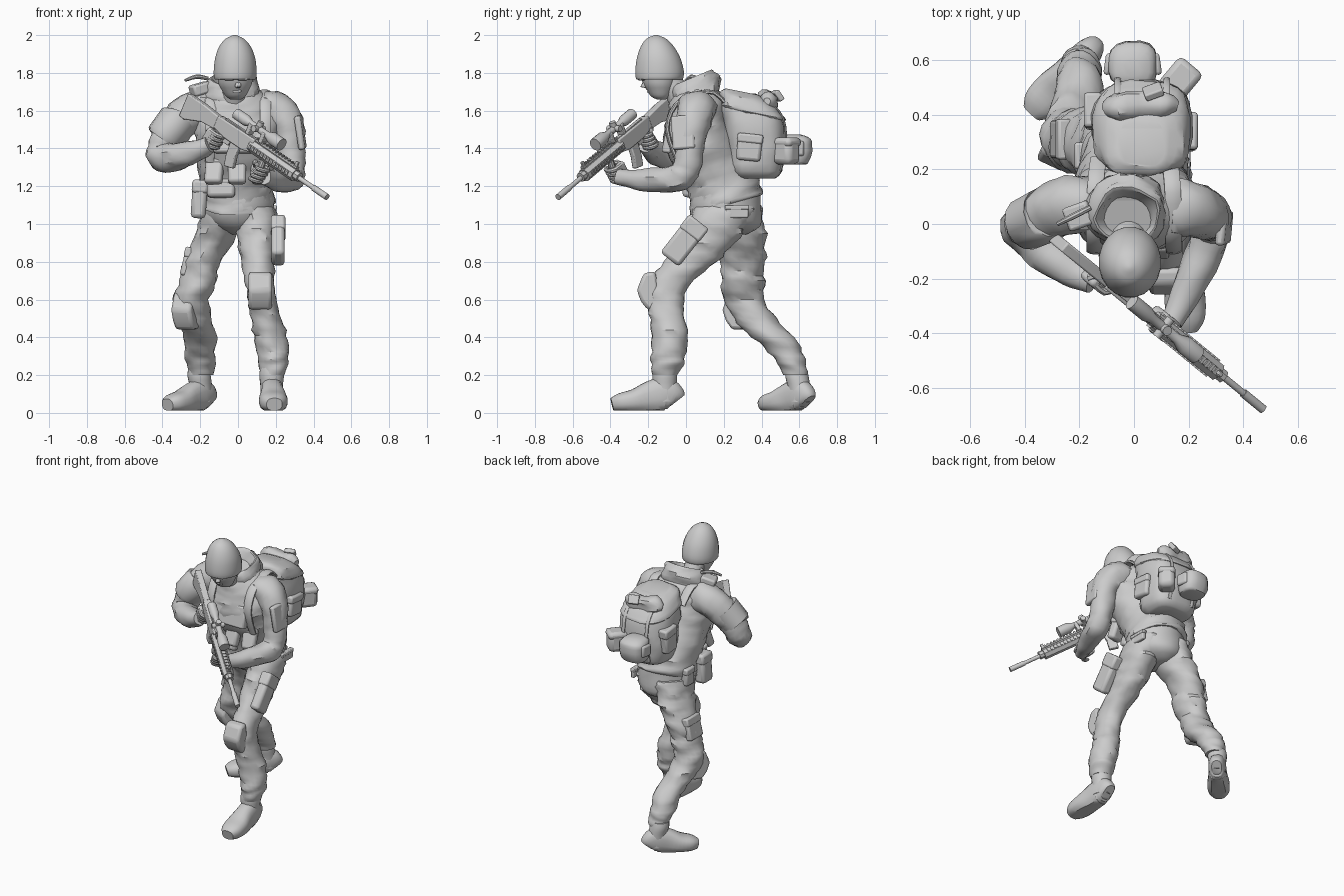
import bpy, bmesh, math
from mathutils import Vector, Matrix, Euler, noise

I = Matrix.Identity(4)


def finish(name, bm, M=I, bevel=0.0):
    bmesh.ops.recalc_face_normals(bm, faces=bm.faces)
    me = bpy.data.meshes.new(name)
    bm.to_mesh(me)
    bm.free()
    ob = bpy.data.objects.new(name, me)
    bpy.context.collection.objects.link(ob)
    ob.matrix_world = M
    if bevel:
        m = ob.modifiers.new("bevel", 'BEVEL')
        m.width, m.segments = bevel, 2
    return ob


def spline(P, k):
    P = [Vector(p if len(p) == 5 else (*p, p[3])) for p in P]
    if k == 1:
        return P
    out = []
    for i in range(len(P) - 1):
        a, b, c, d = P[max(i - 1, 0)], P[i], P[i + 1], P[min(i + 2, len(P) - 1)]
        for j in range(k):
            t = j / k
            out.append(0.5 * (2 * b + (c - a) * t + (2 * a - 5 * b + 4 * c - d) * t * t
                              + (3 * b - a - 3 * c + d) * t ** 3))
    return out + [P[-1]]


def loft(name, rings, n=16, k=3, flat=False, ref=(1, 0, 0), e=1.0, tilt=0.0, fold=0.0, floor=None, M=I):
    """Skin elliptical rings (x, y, z, ra, rb) along a smooth path."""
    P = spline(rings, k)
    bm = bmesh.new()
    a, rows = Vector(ref), []
    pw = lambda v: math.copysign(abs(v) ** e, v)
    for i, p in enumerate(P):
        c = Vector(p[:3])
        if flat:
            a, b = Vector((1, 0, 0)), Vector((0, 1, tilt))
        else:
            t = (Vector(P[min(i + 1, len(P) - 1)][:3]) - Vector(P[max(i - 1, 0)][:3])).normalized()
            a = (a - t * a.dot(t)).normalized()
            b = t.cross(a)
        row = []
        for j in range(n):
            an = 2 * math.pi * (j + 0.5) / n
            off = a * pw(math.cos(an)) * max(p[3], .002) + b * pw(math.sin(an)) * max(p[4], .002)
            q = c + off
            if fold:
                q += off * fold * noise.noise((q.x * 11, q.y * 11, q.z * 26))
            if floor is not None:
                q.z = max(q.z, floor)
            row.append(bm.verts.new(q))
        rows.append(row)
    for r, s in zip(rows, rows[1:]):
        for j in range(n):
            bm.faces.new((r[j], r[(j + 1) % n], s[(j + 1) % n], s[j]))
    bm.faces.new(rows[0])
    bm.faces.new(rows[-1])
    return finish(name, bm, M)


def box(name, c, s, rot=(0, 0, 0), bevel=0.012, M=I):
    bm = bmesh.new()
    bmesh.ops.create_cube(bm, size=1)
    bmesh.ops.scale(bm, vec=s, verts=bm.verts)
    R = Euler([math.radians(r) for r in rot]).to_matrix().to_4x4()
    return finish(name, bm, M @ Matrix.Translation(c) @ R, bevel)


def pouch(name, c, s, rot=(0, 0, 0)):
    R = Euler([math.radians(r) for r in rot]).to_matrix()
    box(name, c, s, rot, min(s) * 0.28)
    box(name + "_flap", Vector(c) + R @ Vector((0, 0, s[2] * .34)), (s[0] + .007, s[1] + .007, s[2] * .36), rot, min(s) * .2)


def prism(name, pts, w, M=I, bevel=0.006):
    """Extrude an (x, z) outline across local y."""
    bm = bmesh.new()
    f = bm.faces.new([bm.verts.new((x, -w / 2, z)) for x, z in pts])
    g = bmesh.ops.extrude_face_region(bm, geom=[f])
    bmesh.ops.translate(bm, vec=(0, w, 0), verts=[v for v in g["geom"] if isinstance(v, bmesh.types.BMVert)])
    return finish(name, bm, M, bevel)


# Legs and pelvis
loft("front_leg", [(.08, .21, 1.1, .11, .16), (.1, .17, 1.0, .11, .16), (.1, .11, .9, .1, .155), (.105, .03, .8, .088, .14),
     (.115, -.07, .7, .08, .115), (.125, -.11, .61, .075, .1), (.145, -.1, .52, .078, .095), (.17, -.085, .41, .088, .095),
     (.188, -.095, .3, .082, .09), (.185, -.1, .25, .078, .085), (.178, -.11, .2, .064, .066)], flat=True, fold=.18, n=20, k=4)
loft("rear_leg", [(-.08, .24, 1.1, .11, .16), (-.1, .26, 1.0, .11, .155), (-.14, .29, .9, .108, .13), (-.19, .3, .8, .1, .12),
     (-.212, .3, .7, .097, .115), (-.243, .31, .6, .094, .105), (-.235, .365, .5, .09, .112), (-.2, .465, .4, .087, .11),
     (-.2, .54, .3, .08, .085), (-.195, .565, .25, .075, .075), (-.19, .58, .2, .064, .062)], flat=True, fold=.18, n=20, k=4)
loft("pelvis", [(0, .24, .945, .04, .08), (0, .23, .99, .15, .165), (0, .21, 1.08, .19, .19), (0, .21, 1.18, .18, .18)],
     flat=True, n=20, fold=.06)

# Boots
for side, loc, ang, sc, top in (("front", (.178, -.112, 0), 3, 1, 0), ("rear", (-.192, .602, 0), -43, .95, -.02)):
    M = Matrix.Translation(loc) @ Matrix.Rotation(math.radians(ang), 4, 'Z') @ Matrix.Scale(sc, 4)
    loft(side + "_boot", [(0, .066, .065, .034, .05), (0, .05, .08, .05, .07), (0, 0, .1, .06, .09), (0, -.08, .085, .064, .083),
         (0, -.16, .065, .076, .062), (0, -.235, .055, .07, .05), (0, -.28, .045, .042, .034)], floor=.012, e=.8, M=M)
    loft(side + "_boot_shaft", [(0, .0, .06, .058, .065), (0, top * .3, .14, .06, .064), (0, top, .2, .066, .066), (0, top * 1.3, .24, .06, .06)],
         flat=True, M=M)

# Knee pads
pad = [(-.055, -.09), (.02, -.095), (.055, -.05), (.078, .01), (.04, .1), (-.02, .11)]
for nm, loc, ang, w in (("front_knee_pad", (.118, -.183, .64), -90, .125), ("rear_knee_pad", (-.275, .28, .535), -115, .115)):
    prism(nm, pad, w, Matrix.Translation(loc) @ Matrix.Rotation(math.radians(ang), 4, 'Z'), .018)

# Jacket and hood
loft("jacket", [(-.005, .21, 1.1, .196, .188), (-.005, .21, 1.12, .2, .192), (-.01, .2, 1.2, .192, .182), (-.01, .14, 1.31, .205, .175),
     (0, .085, 1.42, .225, .18), (0, .05, 1.52, .235, .172), (0, .055, 1.61, .215, .158), (-.01, .04, 1.68, .16, .125),
     (-.015, .03, 1.73, .1, .09)], flat=True, tilt=.28, fold=.1, n=24, k=4)
loft("hood", [(-.02, .06, 1.66, .15, .12), (-.025, .05, 1.71, .152, .13), (-.025, .04, 1.76, .13, .12),
     (-.025, .035, 1.775, .11, .1), (-.025, .025, 1.72, .075, .07)], flat=True, tilt=.42, fold=.18, n=20)

# Head
loft("neck", [(-.02, 0, 1.6, .07), (-.02, -.05, 1.7, .064), (-.018, -.11, 1.8, .064)], k=2)
loft("face", [(-.012, -.13, 1.66, .03, .025), (-.012, -.135, 1.675, .052, .05), (-.014, -.138, 1.71, .074, .072),
     (-.015, -.142, 1.75, .092, .09), (-.015, -.145, 1.83, .1, .11)], flat=True)
loft("cap", [(-.015, -.138, 1.765, .098, .108), (-.015, -.14, 1.768, .111, .125), (-.015, -.14, 1.81, .115, .13), (-.015, -.145, 1.88, .107, .116),
     (-.016, -.152, 1.94, .084, .088), (-.017, -.157, 1.98, .05, .054), (-.017, -.159, 2.0, .008, .008)], flat=True, n=20)
prism("nose", [(-.025, .05), (.012, .04), (.036, .0), (-.02, -.01)], .03,
      Matrix.Translation((-.002, -.207, 1.725)) @ Matrix.Rotation(math.radians(-82), 4, 'Z'), .008)
box("mouth", (-.005, -.2, 1.703), (.045, .015, .014), bevel=.005)
for s in (-1, 1):
    box("brow", (-.012 + s * .035, -.235, 1.768), (.05, .03, .016), (0, 0, s * 15), .006)

# Arms
loft("right_sleeve", [(-.15, .07, 1.61, .1), (-.23, .07, 1.6, .108), (-.31, .045, 1.54, .1), (-.37, .015, 1.46, .088), (-.405, 0, 1.39, .08),
     (-.395, -.03, 1.355, .078), (-.33, -.1, 1.355, .073), (-.23, -.17, 1.385, .06), (-.15, -.21, 1.42, .045)],
     ref=(0, 1, 0), fold=.16, k=4)
loft("left_sleeve", [(.14, .06, 1.61, .1), (.2, .055, 1.6, .104), (.26, .035, 1.53, .09), (.275, .02, 1.43, .08), (.283, .01, 1.32, .074),
     (.28, -.02, 1.255, .074), (.262, -.09, 1.235, .07), (.21, -.21, 1.235, .06), (.165, -.31, 1.24, .048), (.14, -.36, 1.25, .04)],
     ref=(0, 1, 0), fold=.16, k=4)
loft("right_arm_band", [(-.315, .04, 1.56, .095), (-.32, .035, 1.55, .104), (-.395, .0, 1.455, .098), (-.4, 0, 1.448, .085)], k=1, n=14, ref=(0, 1, 0))
box("left_arm_patch", (.33, -.015, 1.485), (.035, .12, .18), (4, -8, -6), .012)

# Backpack with pouches
loft("backpack", [(.03, .37, 1.24, .12, .1), (.03, .37, 1.28, .162, .14), (.03, .37, 1.42, .18, .155), (.03, .35, 1.56, .178, .16),
     (.03, .31, 1.65, .15, .13), (.03, .29, 1.69, .09, .08)], flat=True, e=.7, n=24, fold=.08)
loft("pack_lid", [(.03, .36, 1.58, .17, .165), (.03, .35, 1.6, .18, .17), (.03, .32, 1.665, .15, .14), (.03, .3, 1.7, .09, .09)],
     flat=True, e=.7, n=24, tilt=-.2, fold=.1)
loft("rear_pouch", [(-.005, .575, 1.315, .06, .06), (-.005, .58, 1.33, .085, .075), (-.005, .585, 1.42, .09, .085),
     (-.005, .575, 1.46, .075, .07), (-.005, .57, 1.475, .03, .03)], flat=True, e=.75, fold=.1)
for s in (-1, 1):
    box("rear_pouch_tab", (-.005 + s * .09, .585, 1.4), (.025, .08, .08), (0, 0, s * 8))
pouch("corner_pouch", (.17, .53, 1.385), (.105, .125, .14), (0, 0, -40))
pouch("left_side_pouch", (.2, .335, 1.405), (.06, .13, .14), (-6, 0, 0))
pouch("right_side_pouch", (-.15, .41, 1.43), (.06, .12, .17), (-6, 0, 0))
loft("lid_bundle", [(-.1, .41, 1.64, .025), (-.06, .43, 1.65, .05), (.05, .44, 1.645, .05), (.12, .44, 1.65, .045), (.16, .43, 1.65, .02)],
     ref=(0, 1, 0), fold=.5)
box("lid_buckle", (.07, .485, 1.68), (.07, .03, .06), (35, 0, 20), .006)
for s in (-1, 1):
    loft("pack_strap", [(.03 + s * .09, .45, 1.64, .013, .006), (.03 + s * .09, .515, 1.56, .013, .006), (.03 + s * .09, .53, 1.42, .013, .006),
         (.03 + s * .09, .5, 1.28, .013, .006)], n=8)
    loft("shoulder_strap", [(s * .13, .24, 1.6, .032, .012), (s * .14, .15, 1.695, .032, .012), (s * .145, .04, 1.685, .032, .012),
         (s * .145, -.055, 1.63, .032, .012), (s * .145, -.1, 1.5, .03, .012), (s * .15, -.045, 1.33, .025, .012)], n=8)
box("radio", (-.2, .03, 1.715), (.1, .09, .06), (0, -15, 20))
loft("radio_aerial", [(-.28, .0, 1.76, .008), (-.22, .03, 1.78, .012), (-.16, .06, 1.77, .01)], n=8)

# Chest rig and hip gear
for i in range(3):
    pouch("magazine_pouch", (-.125 + i * .12, -.045 + abs(i - 1) * .015, 1.29), (.095, .06, .16), (-20, 0, (i - 1) * 14))
box("chest_panel", (0, -.09, 1.45), (.26, .05, .15), (-12, 0, 0))
pouch("belly_pouch", (-.09, .02, 1.19), (.15, .07, .1), (-8, 0, 0))
pouch("right_hip_pouch", (-.205, .1, 1.13), (.08, .11, .2), (0, 4, 0))
pouch("right_belt_pouch", (-.19, .25, 1.12), (.05, .09, .12))
pouch("left_belt_pouch", (.19, .27, 1.065), (.025, .12, .065))
pouch("thigh_holster", (.212, -.01, .91), (.07, .125, .25), (-38, 0, 0))
pouch("thigh_cargo_pocket", (-.27, .31, .8), (.045, .14, .15), (0, 14, 0))

# Rifle: local x runs along the barrel, local z points up
A, B = Vector((-.27, -.07, 1.65)), Vector((.475, -.68, 1.14))
d = (B - A).normalized()
u = (Vector((0, 0, 1)) - d * d.z).normalized()
R = Matrix((d, u.cross(d), u)).transposed().to_4x4()
R.translation = A


def rod(name, x0, x1, z, r, n=12, y=0):
    loft(name, [(x0, y, z, r), (x1, y, z, r)], n=n, k=1, ref=(0, 1, 0), M=R)


prism("rifle_stock", [(0, .045), (0, -.085), (.035, -.09), (.15, -.045), (.26, -.035), (.26, .035), (.12, .045)], .042, R)
prism("rifle_receiver", [(.24, .04), (.24, -.03), (.33, -.045), (.46, -.045), (.52, -.03), (.52, .045)], .05, R)
prism("rifle_grip", [(.25, -.03), (.22, -.13), (.265, -.14), (.31, -.03)], .035, R)
prism("rifle_magazine", [(.37, -.03), (.375, -.12), (.39, -.18), (.45, -.165), (.435, -.1), (.435, -.03)], .03, R)
prism("trigger_guard", [(.3, -.04), (.31, -.075), (.36, -.075), (.37, -.04)], .012, R, .002)
rod("handguard", .5, .84, .0, .036, 8)
rod("barrel", .78, 1.04, 0, .013)
rod("muzzle", .98, 1.085, 0, .017)
rod("gas_block", .83, .87, .004, .026, 8)
box("top_rail", (.56, 0, .042), (.55, .024, .012), bevel=.002, M=R)
for i in range(13):
    box("rail_tooth", (.52 + i * .024, 0, .05), (.012, .028, .01), bevel=0, M=R)
    box("side_rail_tooth", (.52 + i * .024, 0, 0), (.012, .08, .022), bevel=0, M=R)
box("front_sight", (.82, 0, .055), (.02, .014, .035), bevel=.003, M=R)
loft("scope", [(.33, 0, .1, .03), (.41, 0, .1, .03), (.44, 0, .1, .019), (.57, 0, .1, .019), (.61, 0, .1, .035), (.68, 0, .1, .035)],
     k=1, ref=(0, 1, 0), M=R)
loft("scope_turret", [(.5, 0, .1, .018), (.5, 0, .14, .018)], k=1, n=12, M=R)
loft("scope_side_knob", [(.5, -.042, .1, .017), (.5, .042, .1, .017)], k=1, n=12, M=R)
for x in (.455, .555):
    box("scope_mount", (x, 0, .075), (.025, .044, .06), bevel=.004, M=R)
loft("fore_grip", [(.61, 0, -.03, .018), (.61, 0, -.14, .02)], k=1, n=10, M=R)

# Gloved hands wrapped round the two grips
for nm, gx, gz, s in (("right", .275, -.05, -1), ("left", .61, -.075, 1)):
    box(nm + "_palm", (gx - .025, s * .03, gz - .035), (.07, .04, .095), (0, 10, 0), .014, M=R)
    for i in range(4):
        x, z = gx - i * .005, gz - i * .024
        loft(nm + "_finger", [(x - .03, s * .036, z, .014), (x + .02, s * .036, z, .014), (x + .038, s * .005, z, .013),
             (x + .02, -s * .03, z, .012), (x - .005, -s * .032, z, .009)], n=8, k=2, ref=(0, 0, 1), M=R)
    loft(nm + "_thumb", [(gx - .05, s * .03, gz - .02, .017), (gx - .045, 0, gz + .008, .016), (gx - .01, -s * .03, gz + .015, .012)],
         n=8, k=2, ref=(0, 0, 1), M=R)

# Smooth shading with sharp edges kept
for ob in bpy.data.objects:
    ob.select_set(True)
    bpy.context.view_layer.objects.active = ob
bpy.ops.object.shade_smooth_by_angle(angle=math.radians(35))
